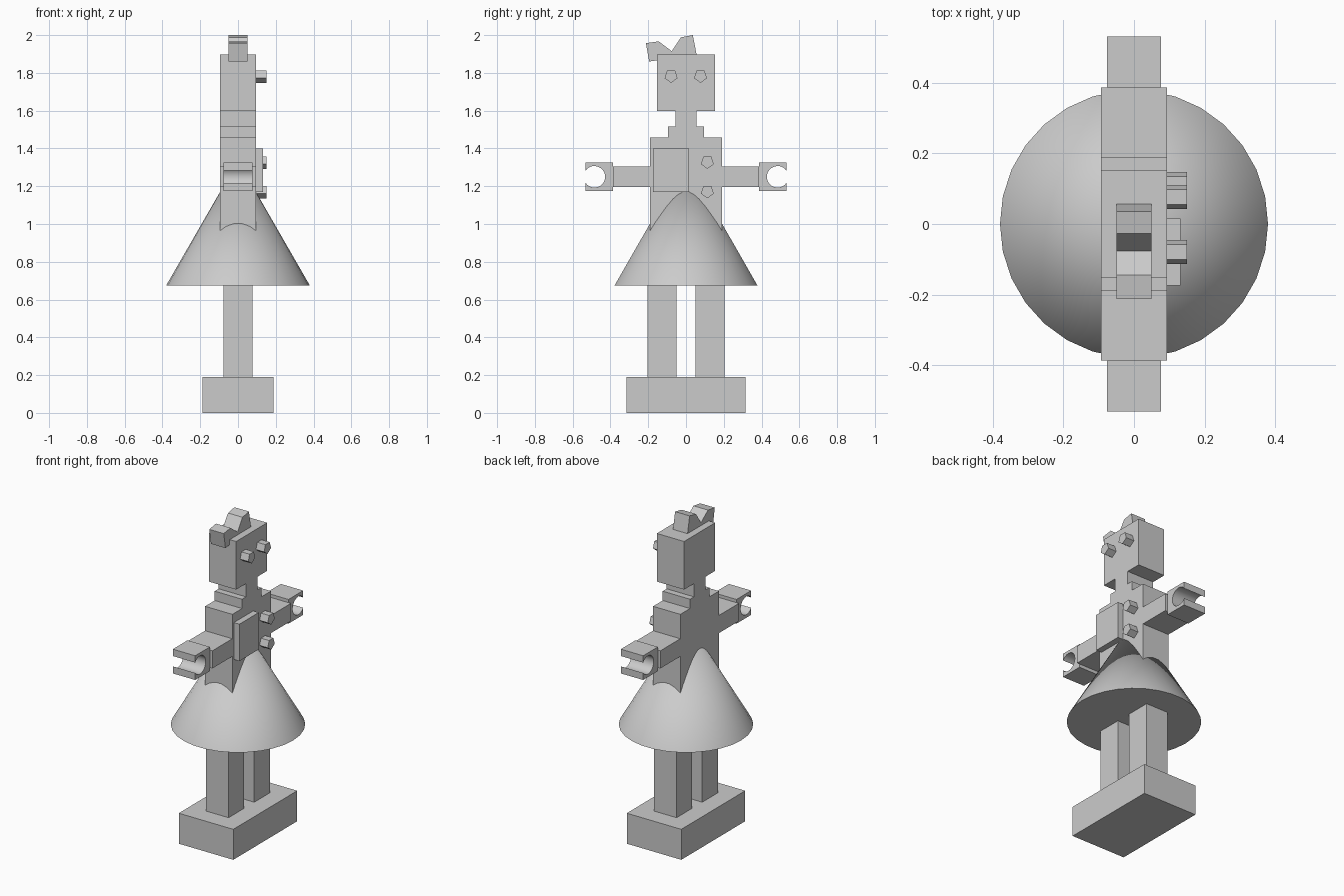
import bpy
from math import cos, sin, radians, acos, pi

cube = bpy.data.objects.get("Cube")
if cube:
    bpy.data.objects.remove(cube, do_unlink=True)

# One plain grey for the whole figure
GREY = (0.6, 0.6, 0.6, 1.0)
grey = bpy.data.materials.new("plain grey")
grey.use_nodes = True
grey.diffuse_color = GREY
for node in grey.node_tree.nodes:
    if node.type == 'BSDF_PRINCIPLED':
        node.inputs["Base Color"].default_value = GREY


def prism(name, outline, x0, x1):
    """Extrude a counter-clockwise (y, z) outline from x0 to x1."""
    n = len(outline)
    verts = [(x, y, z) for x in (x0, x1) for y, z in outline]
    faces = [tuple(reversed(range(n))), tuple(range(n, 2 * n))]
    faces += [(i, (i + 1) % n, n + (i + 1) % n, n + i) for i in range(n)]
    mesh = bpy.data.meshes.new(name)
    mesh.from_pydata(verts, [], faces)
    mesh.materials.append(grey)
    obj = bpy.data.objects.new(name, mesh)
    bpy.context.collection.objects.link(obj)
    return obj


def block(name, half_x, y0, y1, z0, z1):
    return prism(name, [(y0, z0), (y1, z0), (y1, z1), (y0, z1)], -half_x, half_x)


def smooth(obj):
    bpy.ops.object.select_all(action='DESELECT')
    obj.select_set(True)
    bpy.context.view_layer.objects.active = obj
    bpy.ops.object.shade_smooth_by_angle(angle=radians(30))


BODY = 0.094   # half thickness of the body
LIMB = 0.077   # half thickness of legs and hands

# Stand and body blocks
block("base", 0.188, -0.315, 0.315, 0, 0.19)
block("torso", BODY, -0.19, 0.19, 0.9, 1.457)
block("collar", BODY, -0.095, 0.095, 1.457, 1.515)
block("neck", BODY, -0.056, 0.056, 1.515, 1.597)
block("head", BODY, -0.153, 0.153, 1.597, 1.897)

# Skirt cone, with its tip hidden in the torso
bpy.ops.mesh.primitive_cone_add(vertices=30, radius1=0.38, radius2=0, depth=0.66,
                                location=(0, 0, 1.005), rotation=(0, 0, pi / 2))
skirt = bpy.context.object
skirt.name = "skirt"
skirt.data.materials.append(grey)
smooth(skirt)


def hand_outline(side):
    """Square with a round bite that opens at the outer edge."""
    y_in, y_out, z0, z1 = 0.387, 0.532, 1.174, 1.325
    cy, cz, r = 0.485, 1.25, 0.057
    gap = acos((y_out - cy) / r)
    steps = 20
    angles = [gap + (2 * pi - 2 * gap) * i / steps for i in range(steps + 1)]
    bite = [(cy + r * cos(a), cz + r * sin(a)) for a in angles]
    pts = [(y_out, z1), (y_in, z1), (y_in, z0), (y_out, z0)] + bite[::-1]
    return pts if side > 0 else [(-y, z) for y, z in reversed(pts)]


# Legs, arms and clasping hands on both sides
for side, label in ((1, "right"), (-1, "left")):
    def span(a, b):
        return sorted((side * a, side * b))
    block(label + "_leg", LIMB, *span(0.05, 0.203), 0.19, 0.72)
    block(label + "_arm", BODY, *span(0.18, 0.387), 1.195, 1.305)
    smooth(prism(label + "_hand", hand_outline(side), -LIMB, LIMB))

# Five-sided eyes and buttons
for name, y, z in (("left_eye", -0.079, 1.783), ("right_eye", 0.077, 1.783),
                   ("upper_button", 0.113, 1.328), ("lower_button", 0.113, 1.172)):
    angles = [radians(-90 + 72 * i) for i in range(5)]
    prism(name, [(y + 0.036 * cos(a), z + 0.036 * sin(a)) for a in angles], 0.08, 0.15)

# Chest panel
prism("chest_panel", [(-0.175, 1.17), (0.016, 1.17), (0.016, 1.4), (-0.175, 1.4)], 0.08, 0.132)

# Notched, tilted crown
prism("crown", [(-0.195, 1.86), (0.056, 1.897), (0.036, 2.0), (-0.027, 1.988),
                (-0.076, 1.915), (-0.145, 1.967), (-0.212, 1.957)], -0.05, 0.05)
